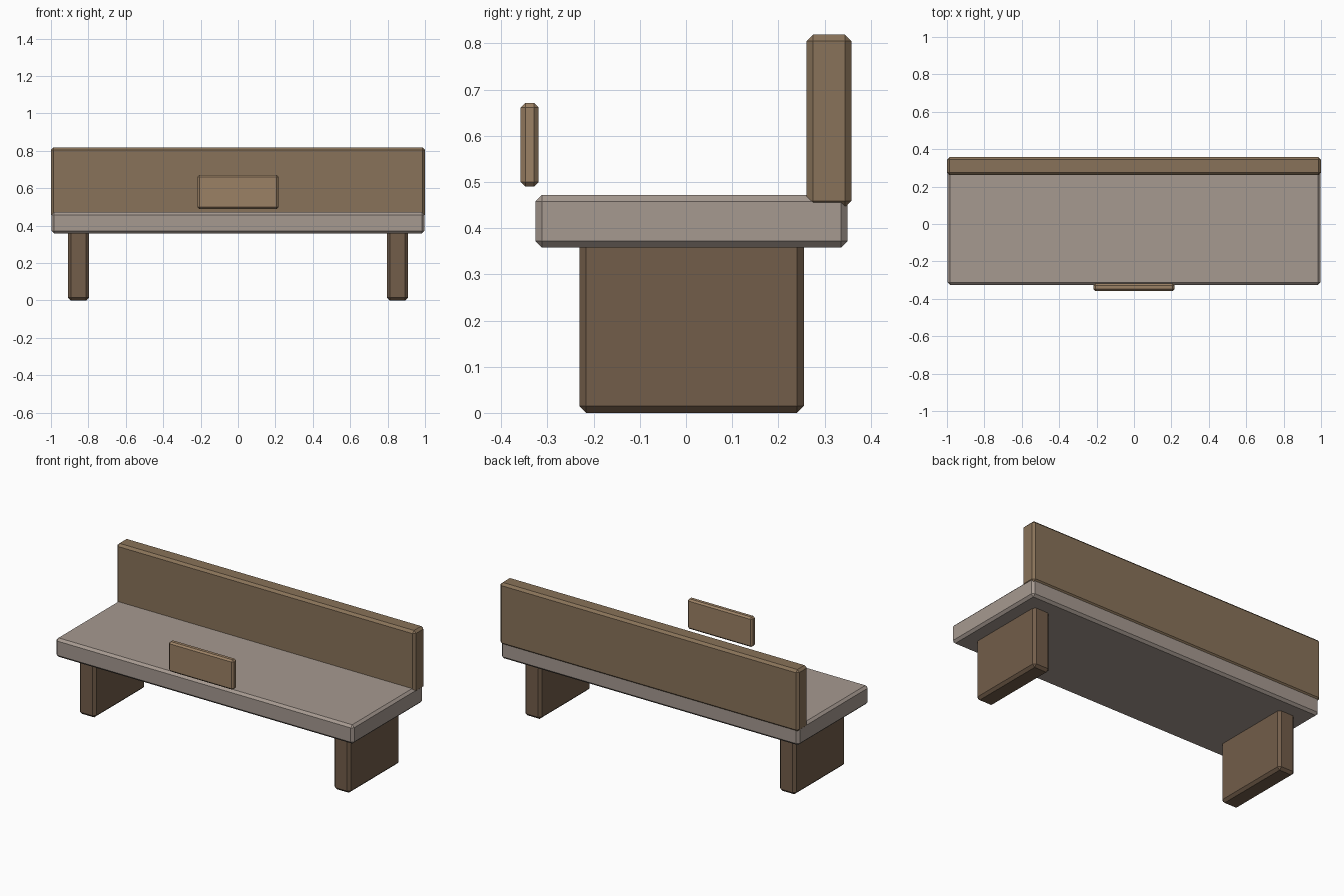
import bpy
import bmesh

if "Cube" in bpy.data.objects:
    bpy.data.objects.remove(bpy.data.objects["Cube"])


def material(name, rgb):
    m = bpy.data.materials.new(name)
    m.diffuse_color = (*rgb, 1)
    m.use_nodes = True
    m.node_tree.nodes["Principled BSDF"].inputs["Base Color"].default_value = m.diffuse_color
    return m


def block(name, lo, hi, chamfer, mat):
    """Box between two corners with a single-segment chamfer on all edges."""
    bm = bmesh.new()
    bmesh.ops.create_cube(bm, size=1)
    for v in bm.verts:
        v.co = [hi[i] if v.co[i] > 0 else lo[i] for i in range(3)]
    bmesh.ops.bevel(bm, geom=bm.edges[:], offset=chamfer, segments=1,
                    affect='EDGES', profile=0.5)
    mesh = bpy.data.meshes.new(name)
    bm.to_mesh(mesh)
    bm.free()
    mesh.materials.append(mat)
    obj = bpy.data.objects.new(name, mesh)
    bpy.context.collection.objects.link(obj)
    return obj


stone = material("stone", (0.38, 0.32, 0.28))
wood = material("wood", (0.25, 0.17, 0.10))
dark_wood = material("dark_wood", (0.17, 0.11, 0.068))
light_wood = material("light_wood", (0.33, 0.22, 0.13))

# Seat slab
block("seat", (-0.997, -0.326, 0.358), (0.997, 0.35, 0.472), 0.014, stone)

# Backrest, sunk slightly into the seat
block("backrest", (-1, 0.261, 0.445), (1, 0.358, 0.819), 0.014, wood)

# Slab legs
for side, x0, x1 in (("left", -0.908, -0.797), ("right", 0.797, 0.908)):
    block(side + "_leg", (x0, -0.231, 0), (x1, 0.255, 0.376), 0.015, dark_wood)

# Floating front plaque
block("plaque", (-0.217, -0.358, 0.49), (0.217, -0.319, 0.671), 0.01, light_wood)
